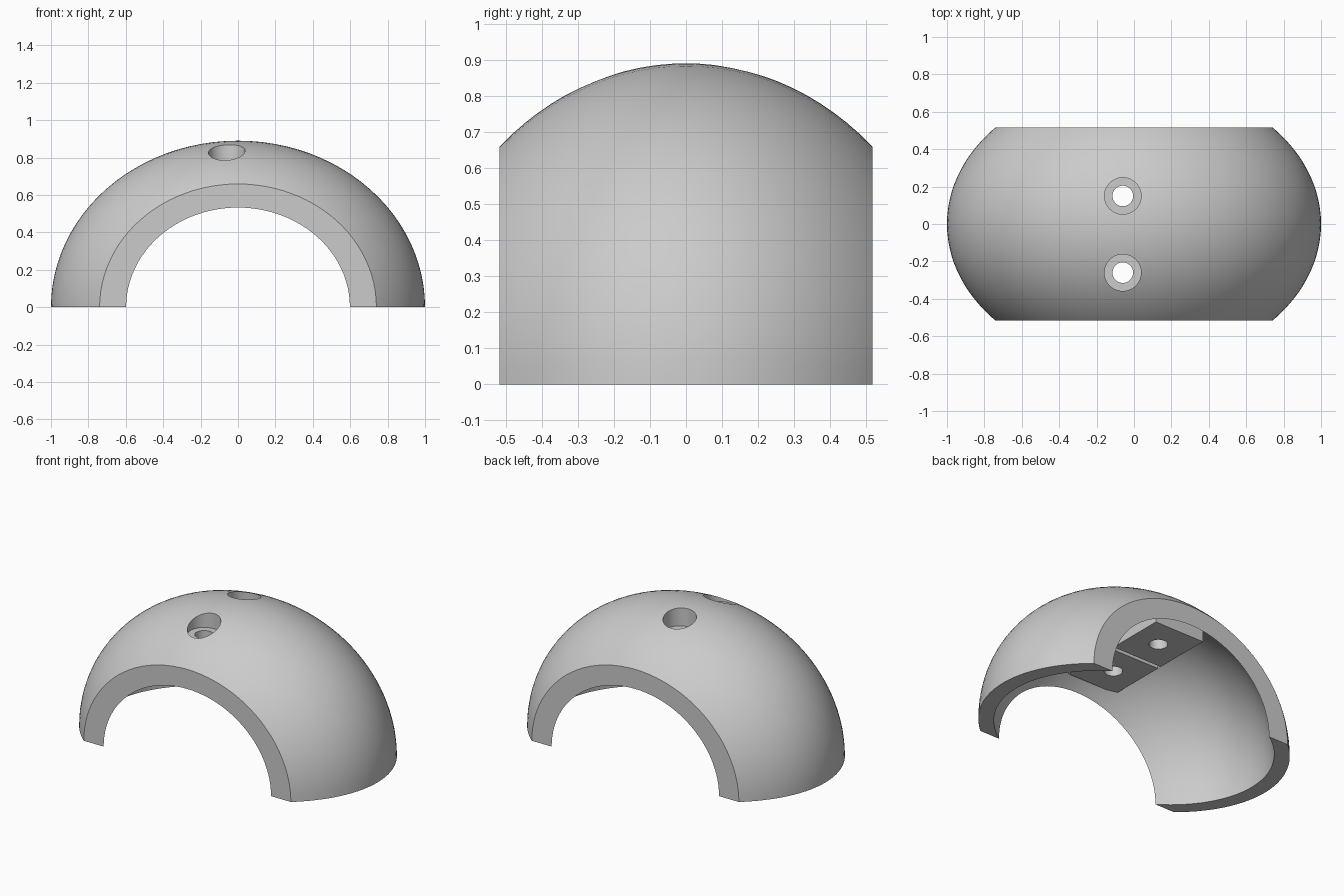
import bpy
import math

if "Cube" in bpy.data.objects:
    bpy.data.objects.remove(bpy.data.objects["Cube"], do_unlink=True)

RADII = (1.0, 0.769, 0.89)      # half sizes of the outer shell
WALL = 0.9                      # scale of the cavity inside the shell
HALF_DEPTH = 0.517
HOLE_X, HOLE_YS = -0.06, (0.15, -0.26)
PAD_Z, LEDGE_Z = 0.587, 0.77


def ellipsoid(name, scale):
    # Poles lie along y so that the trimmed ends are clean rings
    bpy.ops.mesh.primitive_uv_sphere_add(segments=96, ring_count=56)
    obj = bpy.context.object
    obj.name = name
    rx, ry, rz = (r * scale for r in RADII)
    obj.rotation_euler.x = math.pi / 2
    obj.scale = (rx, rz, ry)
    bpy.ops.object.transform_apply(location=False, rotation=True, scale=True)
    return obj


def box(name, center, size):
    bpy.ops.mesh.primitive_cube_add(size=1, location=center)
    obj = bpy.context.object
    obj.name = name
    obj.scale = size
    bpy.ops.object.transform_apply(location=False, rotation=False, scale=True)
    return obj


def bore(name, y, radius, bottom, top=1.2):
    bpy.ops.mesh.primitive_cylinder_add(
        vertices=48, radius=radius, depth=top - bottom,
        location=(HOLE_X, y, (top + bottom) / 2))
    obj = bpy.context.object
    obj.name = name
    return obj


def combine(target, cutter, operation):
    # Apply one boolean and discard the helper
    cutter.hide_render = True
    mod = target.modifiers.new("cut", 'BOOLEAN')
    mod.operation = operation
    mod.solver = 'EXACT'
    mod.object = cutter
    bpy.context.view_layer.objects.active = target
    bpy.ops.object.modifier_apply(modifier=mod.name)
    bpy.data.objects.remove(cutter, do_unlink=True)


# Half shell trimmed at the ground and at both ends
shell = ellipsoid("arched_shell", 1.0)
combine(shell, box("trim", (0, 0, 1), (3, 2 * HALF_DEPTH, 2)), 'INTERSECT')

# Cavity, leaving two flat pads under the roof
cavity = ellipsoid("cavity", WALL)
for y in HOLE_YS:
    combine(cavity, box("pad", (HOLE_X, y, PAD_Z + 0.2), (0.36, 0.385, 0.4)), 'DIFFERENCE')
combine(shell, cavity, 'DIFFERENCE')

# Counterbored screw holes through the pads
for y in HOLE_YS:
    combine(shell, bore("screw_hole", y, 0.055, 0.4), 'DIFFERENCE')
    combine(shell, bore("counterbore", y, 0.098, LEDGE_Z), 'DIFFERENCE')

# Single grey finish
grey = bpy.data.materials.new("light_grey")
grey.use_nodes = True
color = (0.6, 0.6, 0.6, 1.0)
grey.diffuse_color = color
grey.node_tree.nodes["Principled BSDF"].inputs["Base Color"].default_value = color
shell.data.materials.clear()
shell.data.materials.append(grey)

bpy.ops.object.select_all(action='DESELECT')
shell.select_set(True)
bpy.context.view_layer.objects.active = shell
bpy.ops.object.shade_smooth_by_angle(angle=math.radians(30))
